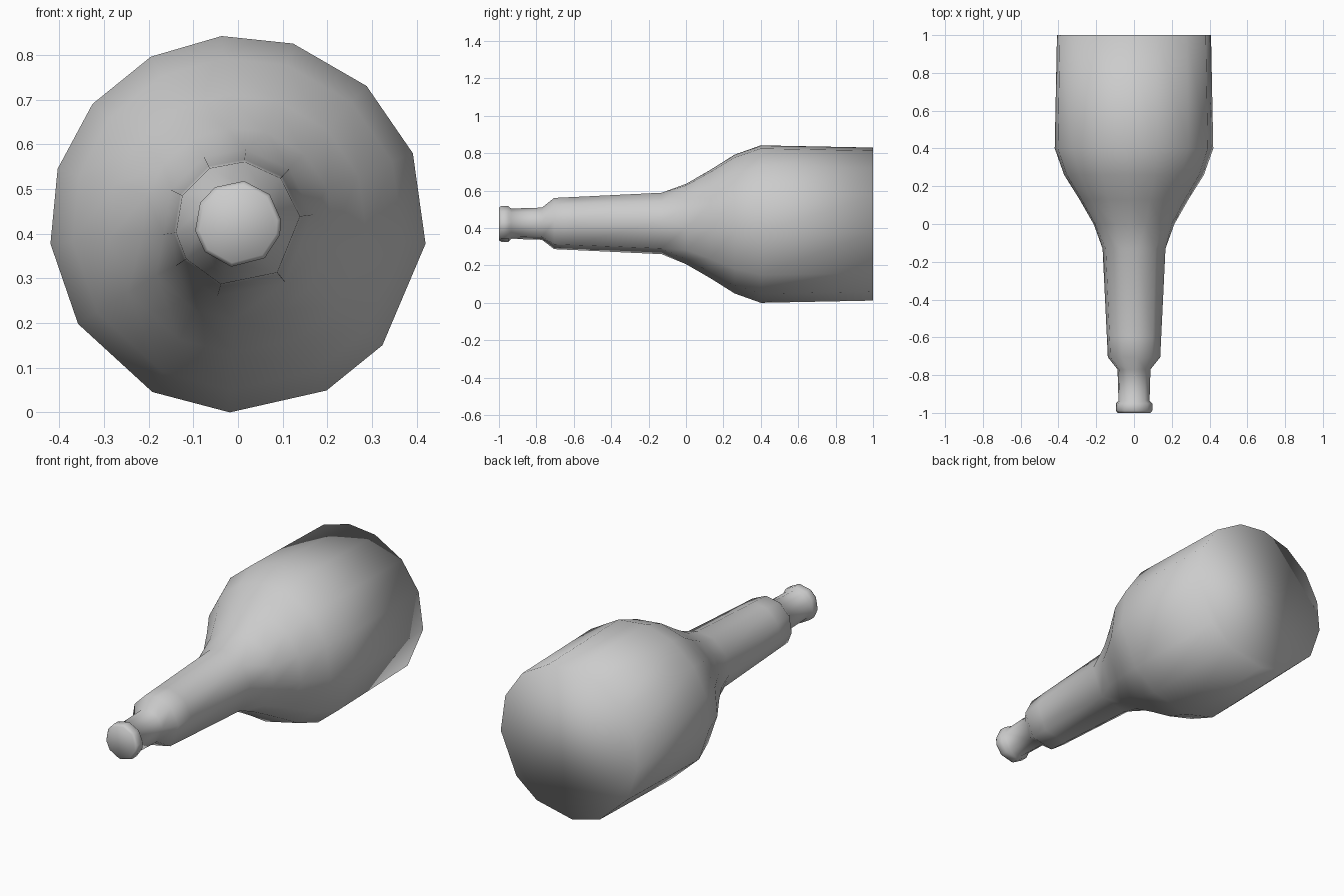
import bpy, bmesh
from math import sin, cos, radians

if "Cube" in bpy.data.objects:
    bpy.data.objects.remove(bpy.data.objects["Cube"])

ZC = 0.425  # height of the bottle axis

# uneven facet angles (degrees, seen from the front)
LIP = [5, 43, 82, 122, 151, 189, 220, 261, 308, 345]
NECK = [7, 47, 84, 117, 153, 188, 214, 254, 309]
BODY = [22, 47, 73, 95, 117.5, 140.5, 163, 186, 212, 243, 267.5, 298, 320, 354]

# rings from mouth to base: y, radius, facet angles
RINGS = [
    (-1.0, 0.088, LIP), (-0.988, 0.097, LIP), (-0.95, 0.097, LIP),
    (-0.935, 0.083, NECK), (-0.77, 0.088, NECK), (-0.705, 0.14, NECK),
    (-0.60, 0.145, NECK), (-0.13, 0.168, NECK),
    (0.0, 0.215, BODY), (0.13, 0.29, BODY), (0.26, 0.372, BODY),
    (0.40, 0.422, BODY), (1.0, 0.41, BODY),
]

bm = bmesh.new()


def make_ring(y, r, angles):
    return [bm.verts.new((r * cos(radians(a)), y, ZC + r * sin(radians(a)))) for a in angles]


def stitch(va, aa, vb, ab):
    """Join two rings that may have different facet counts."""
    if aa is ab:
        for i in range(len(va)):
            j = (i + 1) % len(va)
            bm.faces.new((va[i], va[j], vb[j], vb[i]))
        return
    na, nb = len(va), len(vb)
    ang = lambda a, i: a[i % len(a)] + 360 * (i // len(a))
    i = j = 0
    while i < na or j < nb:
        step_a = j >= nb or (i < na and
                             ang(aa, i) + ang(aa, i + 1) <= ang(ab, j) + ang(ab, j + 1))
        if step_a:
            bm.faces.new((va[i % na], va[(i + 1) % na], vb[j % nb]))
            i += 1
        else:
            bm.faces.new((va[i % na], vb[(j + 1) % nb], vb[j % nb]))
            j += 1


# walls
rings = [(make_ring(*r), r[2]) for r in RINGS]
for (va, aa), (vb, ab) in zip(rings, rings[1:]):
    stitch(va, aa, vb, ab)

# mouth and base caps
bm.faces.new(rings[0][0])
bm.faces.new(rings[-1][0])
bmesh.ops.recalc_face_normals(bm, faces=bm.faces)
for f in bm.faces:
    f.smooth = True

mesh = bpy.data.meshes.new("bottle")
bm.to_mesh(mesh)
bm.free()
bottle = bpy.data.objects.new("bottle", mesh)
bpy.context.collection.objects.link(bottle)
# rest the lowest point on the ground
bottle.location.z = -min(v.co.z for v in mesh.vertices)
